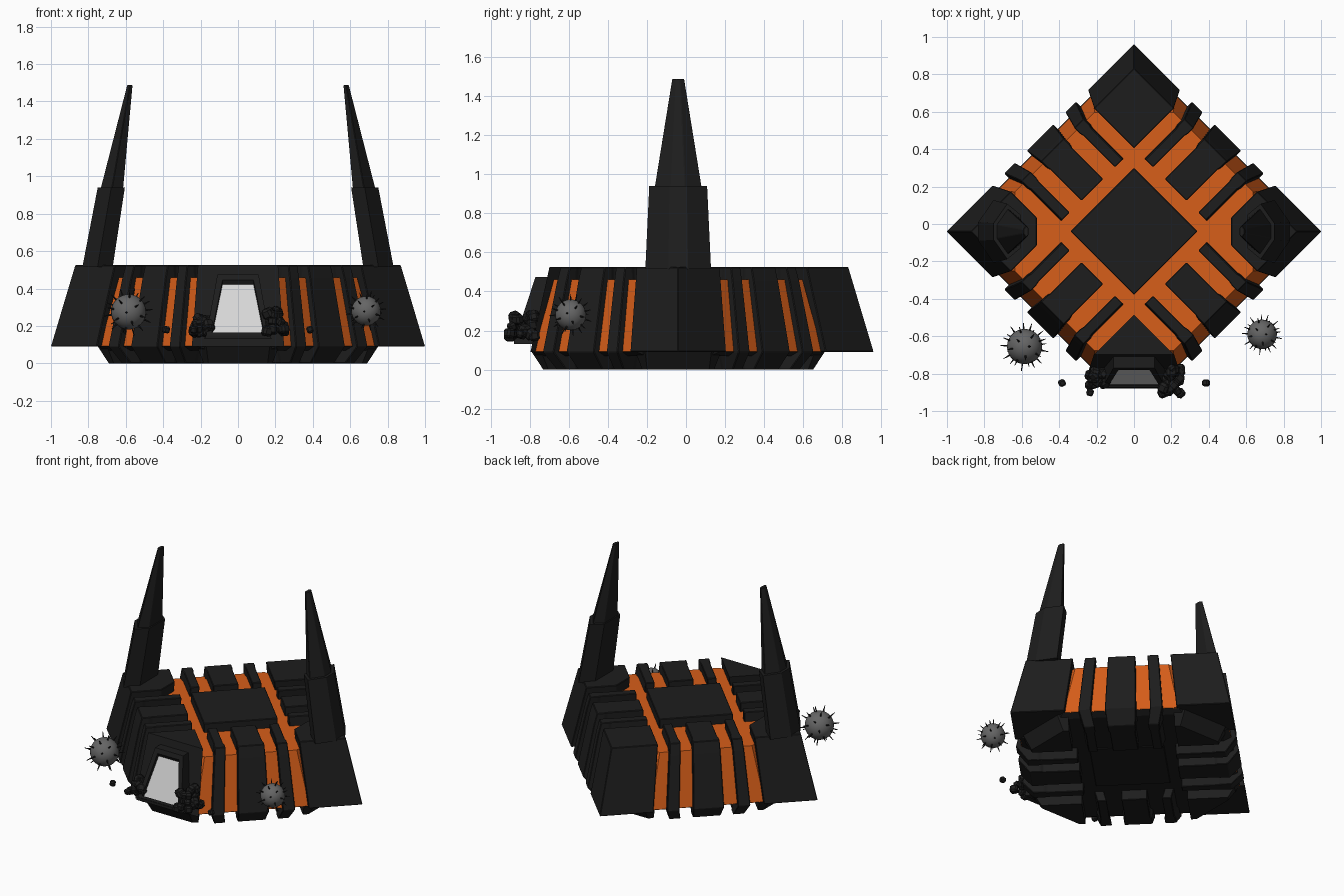
import bpy, bmesh, random
from math import sqrt, pi, cos, sin
from mathutils import Vector, Matrix

random.seed(4)
if "Cube" in bpy.data.objects:
    bpy.data.objects.remove(bpy.data.objects["Cube"], do_unlink=True)

CENTRE = Vector((0, -0.04, 0))


def material(name, rgb, rough=0.7):
    m = bpy.data.materials.new(name)
    m.use_nodes = True
    m.diffuse_color = (*rgb, 1)
    bsdf = next(n for n in m.node_tree.nodes if n.type == "BSDF_PRINCIPLED")
    bsdf.inputs["Base Color"].default_value = (*rgb, 1)
    bsdf.inputs["Roughness"].default_value = rough
    return m


black = material("charcoal black", (0.0125, 0.0125, 0.0125))
orange = material("burnt orange", (0.68, 0.112, 0.01))
grey = material("mine grey", (0.13, 0.13, 0.13))
pale = material("pale door", (0.7, 0.7, 0.7))


def finish(name, bm, *mats):
    bmesh.ops.recalc_face_normals(bm, faces=bm.faces)
    mesh = bpy.data.meshes.new(name)
    bm.to_mesh(mesh)
    bm.free()
    for m in mats:
        mesh.materials.append(m)
    ob = bpy.data.objects.new(name, mesh)
    bpy.context.scene.collection.objects.link(ob)
    return ob


def loft(rings, bevel=0):
    """Closed solid through (z, [(x, y), ...]) rings."""
    bm = bmesh.new()
    loops = [[bm.verts.new(CENTRE + Vector((x, y, z))) for x, y in pts] for z, pts in rings]
    n = len(loops[0])
    for a, b in zip(loops, loops[1:]):
        for i in range(n):
            j = (i + 1) % n
            bm.faces.new((a[i], a[j], b[j], b[i]))
    bm.faces.new(loops[0][::-1])
    bm.faces.new(loops[-1])
    bmesh.ops.recalc_face_normals(bm, faces=bm.faces)
    if bevel:
        bmesh.ops.bevel(bm, geom=bm.edges[:], offset=bevel, segments=1,
                        affect="EDGES", profile=0.5)
    return bm


def diag(pts, turn=0):
    """Turn square-plan points onto the diagonal plan, plus quarter turns."""
    a = pi / 4 + turn * pi / 2
    return [(u * cos(a) - v * sin(a), u * sin(a) + v * cos(a)) for u, v in pts]


def octagon(a, b):
    return diag([(a, -b), (a, b), (b, a), (-b, a), (-a, b), (-a, -b), (-b, -a), (b, -a)])


def square(a):
    return diag([(a, -a), (a, a), (-a, a), (-a, -a)])


# Core, plinth and central panel
finish("orange_core", loft([(0.09, octagon(0.673, 0.37)), (0.46, octagon(0.6, 0.30))]), orange)
finish("plinth", loft([(0.07, octagon(0.63, 0.4)), (0.092, octagon(0.676, 0.37))]), black)
finish("centre_panel", loft([(0.065, square(0.24)), (0.525, square(0.24))], 0.004), black)

# Armour ribs wrapping each side, converging towards the roof with the wall's slope
BASE_OUT = 0.711
for turn in range(4):
    for label, c, h in (("narrow_rib_a", -0.231, 0.04), ("wide_rib", 0, 0.1),
                        ("narrow_rib_b", 0.231, 0.04)):
        rings = []
        for z, out in ((0, 0.637), (0.09, BASE_OUT), (0.45, 0.637), (0.525, 0.617)):
            f = out / BASE_OUT
            m, w, n = c * f, h * f, h * 0.87 - 0.005
            rings.append((z, diag([(0.315, m - n), (0.55, m - n), (0.57, m - w), (out, m - w),
                                   (out, m + w), (0.57, m + w), (0.55, m + n),
                                   (0.315, m + n)], turn)))
        finish(f"{label}_{turn}", loft(rings, 0.004), black)


# Corner blocks: back is full, sides lose the inner corner, front loses the outer one
def corner(i, o, kind):
    if kind == "front":
        return [(i, i), (o, i), (i, o)]
    if kind == "side":
        k = 0.735 - i
        return [(i, k), (k, i), (o, i), (o, o), (i, o)]
    return [(i, i), (o, i), (o, o), (i, o)]


for turn, name, kind in ((0, "back", "back"), (1, "right", "side"),
                         (2, "front", "front"), (3, "left", "side")):
    rings = [(0.09, diag(corner(0.36, 0.709, kind), turn)),
             (0.525, diag(corner(0.314, 0.617, kind), turn))]
    finish(name + "_corner_block", loft(rings, 0 if kind == "front" else 0.004), black)
    foot = []
    for z, a, b in ((0, 0.6, 0.376), (0.09, 0.65, 0.41)):
        foot.append((z, diag([(0.34, 0.34), (a, 0.34), (a, b), (b, a), (0.34, a)], turn)))
    finish(name + "_corner_foot", loft(foot), black)


# Two-stage towers
def tower_ring(s, outer, inner, half):
    mid = outer + (inner - outer) * 0.5
    return [(s * x, y) for x, y in ((outer, -half * 0.3), (mid, -half), (inner, -half * 0.6),
                                    (inner, half * 0.6), (mid, half), (outer, half * 0.3))]


for s, side in ((1, "left"), (-1, "right")):
    finish(side + "_tower_base", loft([(0.515, tower_ring(s, 0.832, 0.67, 0.168)),
                                       (0.94, tower_ring(s, 0.75, 0.605, 0.148))]), black)
    finish(side + "_tower_spire", loft([(0.93, tower_ring(s, 0.735, 0.615, 0.122)),
                                        (1.488, tower_ring(s, 0.592, 0.564, 0.032))], 0.003), black)


# Doorway with an inset pale panel
def door_ring(w, front):
    return [(-w, front), (w, front), (w, -0.64), (-w, -0.64)]


bm = loft([(0.14, door_ring(0.172, -0.84)), (0.475, door_ring(0.11, -0.73))])
face = min(bm.faces, key=lambda f: f.calc_center_median().y)
bmesh.ops.inset_region(bm, faces=[face], thickness=0.042)
ext = bmesh.ops.extrude_face_region(bm, geom=[face])
panel = next(g for g in ext["geom"] if isinstance(g, bmesh.types.BMFace))
bmesh.ops.translate(bm, verts=panel.verts[:], vec=(0, 0.012, -0.022))
panel.material_index = 1
if face.is_valid:
    bmesh.ops.delete(bm, geom=[face], context="FACES_ONLY")
finish("doorway", bm, black, pale)
finish("door_step", loft([(0.13, door_ring(0.18, -0.84)), (0.15, door_ring(0.17, -0.84))]), black)


# Rubble beside the door
def rock(bm, pos, size):
    rot = Matrix.Rotation(random.uniform(0, pi), 4, (random.random(), random.random(), 1))
    cube = bmesh.ops.create_cube(bm, size=size, matrix=Matrix.Translation(pos) @ rot)
    edges = list({e for v in cube["verts"] for e in v.link_edges})
    bmesh.ops.bevel(bm, geom=edges, offset=size * 0.22, segments=1, affect="EDGES", profile=0.5)


for s, side, front, back, top in ((1, "left", -0.93, -0.77, 0.3), (-1, "right", -0.88, -0.79, 0.25)):
    bm = bmesh.new()
    for i in range(24):
        t = random.random() ** 1.5
        pos = Vector((s * random.uniform(0.15, 0.25 - 0.03 * t),
                      random.uniform(front + 0.06 * t, back),
                      0.17 + (top - 0.18) * t))
        rock(bm, pos, random.uniform(0.04, 0.058))
    rock(bm, Vector((s * 0.385, -0.85, 0.18)), 0.036)
    rock(bm, Vector((s * 0.235, -0.9, 0.18)), 0.036)
    finish(side + "_rubble", bm, black)

# Spiked mines
for name, pos, r in (("right_mine", (-0.585, -0.655, 0.275), 0.094),
                     ("left_mine", (0.685, -0.59, 0.28), 0.079)):
    bm = bmesh.new()
    bmesh.ops.create_uvsphere(bm, u_segments=28, v_segments=16, radius=r)
    for f in bm.faces:
        f.smooth = True
    count = 30
    for i in range(count):
        z = 1 - (2 * i + 1) / count
        a = i * pi * (3 - sqrt(5))
        d = Vector((cos(a) * sqrt(1 - z * z), sin(a) * sqrt(1 - z * z), z))
        spin = d.to_track_quat("Z", "Y").to_matrix().to_4x4()
        spike = bmesh.ops.create_cone(bm, cap_ends=True, segments=6, radius1=r * 0.065,
                                      radius2=r * 0.02, depth=r * 0.45,
                                      matrix=Matrix.Translation(d * r * 1.17) @ spin)
        for f in {f for v in spike["verts"] for f in v.link_faces}:
            f.material_index = 1
    bmesh.ops.translate(bm, verts=bm.verts[:], vec=pos)
    finish(name, bm, grey, black)
